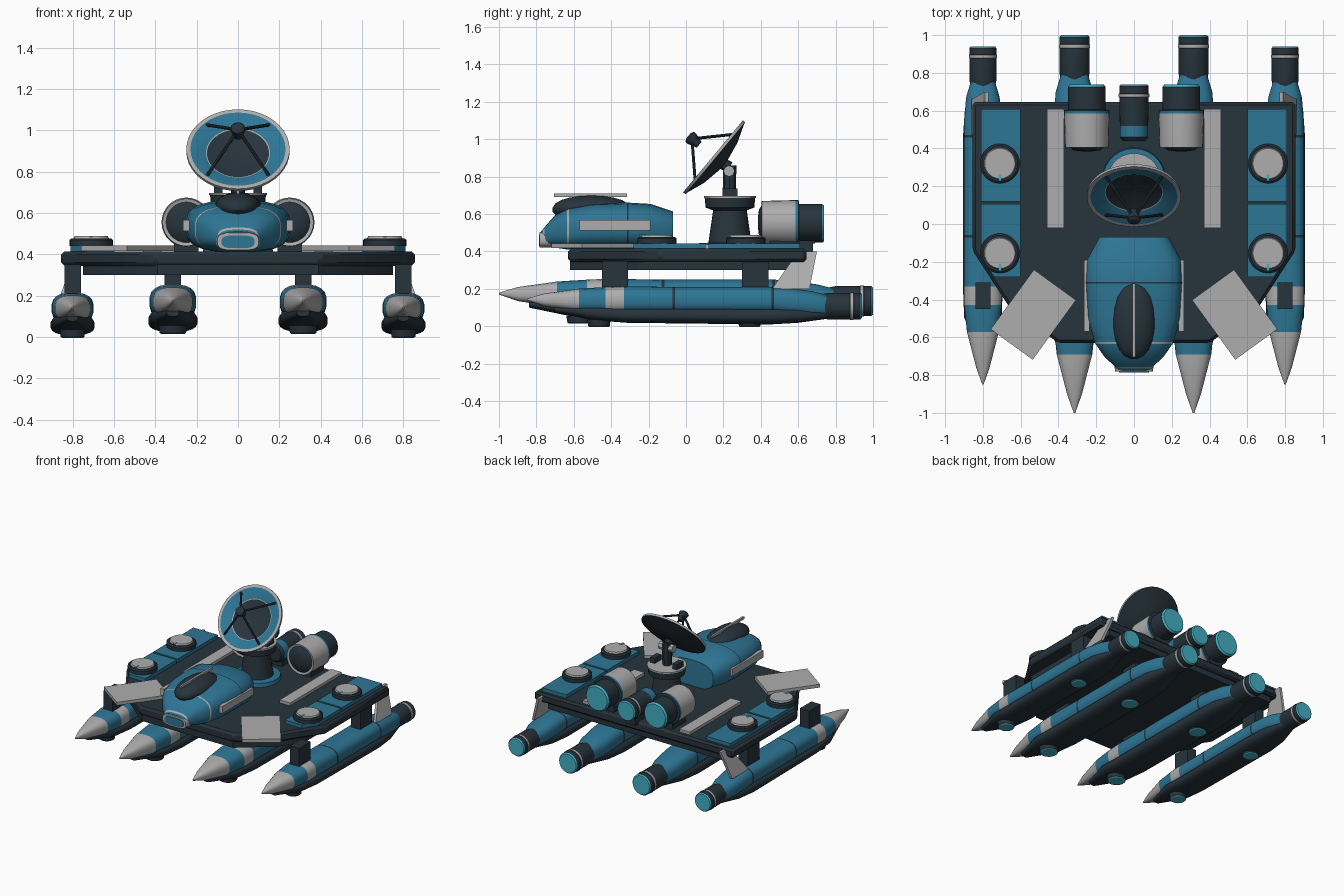
import bpy
import bmesh
from math import cos, sin, pi, radians, copysign
from mathutils import Matrix, Vector

if "Cube" in bpy.data.objects:
    bpy.data.objects.remove(bpy.data.objects["Cube"], do_unlink=True)


def make_material(name, rgb):
    material = bpy.data.materials.new(name)
    material.use_nodes = True
    material.diffuse_color = (*rgb, 1)
    shader = material.node_tree.nodes["Principled BSDF"]
    shader.inputs["Base Color"].default_value = (*rgb, 1)
    shader.inputs["Roughness"].default_value = 0.6
    return material


DARK, BLUE, GREY, CYAN = range(4)
PALETTE = [
    make_material("dark slate", (0.02, 0.033, 0.045)),
    make_material("sea blue", (0.027, 0.18, 0.30)),
    make_material("light grey", (0.42, 0.42, 0.42)),
    make_material("glow cyan", (0.06, 0.43, 0.55)),
]
Y_AXIS, Z_AXIS = Vector((0, 1, 0)), Vector((0, 0, 1))
created = []


def finish(name, bm, bevel=0):
    bmesh.ops.recalc_face_normals(bm, faces=bm.faces)
    mesh = bpy.data.meshes.new(name)
    bm.to_mesh(mesh)
    bm.free()
    for material in PALETTE:
        mesh.materials.append(material)
    obj = bpy.data.objects.new(name, mesh)
    bpy.context.collection.objects.link(obj)
    if bevel:
        modifier = obj.modifiers.new("edge bevel", "BEVEL")
        modifier.width = bevel
        modifier.segments = 1
    created.append(obj)
    return obj


def skin(name, rings, colours):
    """Bridge rings of points; each colour fills the band after its ring."""
    bm = bmesh.new()
    loops = [[bm.verts.new(p) for p in ring] for ring in rings]
    count = len(loops[0])
    bm.faces.new(loops[0]).material_index = colours[0]
    bm.faces.new(loops[-1]).material_index = colours[-1]
    for a, b, colour in zip(loops, loops[1:], colours):
        for i in range(count):
            j = (i + 1) % count
            bm.faces.new((a[i], a[j], b[j], b[i])).material_index = colour
    return finish(name, bm)


def lathe(name, profile, loc, axis=Z_AXIS, sides=28):
    """Turn (radius, height, colour) points around an axis."""
    place = Matrix.Translation(loc) @ axis.to_track_quat("Z", "Y").to_matrix().to_4x4()
    turns = [2 * pi * i / sides for i in range(sides)]
    rings = [[place @ Vector((r * cos(t), r * sin(t), h)) for t in turns] for r, h, _ in profile]
    return skin(name, rings, [p[2] for p in profile])


def loft(name, sections, place=Matrix(), power=0.75, sides=20):
    """Rounded sections along y: (y, half width, bottom, top, colour)."""
    def rounded(v):
        return copysign(abs(v) ** power, v)
    turns = [2 * pi * (i + 0.5) / sides for i in range(sides)]
    rings = [[place @ Vector((w * rounded(cos(t)), y, (low + top) / 2 + (top - low) / 2 * rounded(sin(t))))
              for t in turns] for y, w, low, top, _ in sections]
    return skin(name, rings, [s[4] for s in sections])


def prism(name, outline, low, high, colour, bevel=0):
    bm = bmesh.new()
    face = bm.faces.new([bm.verts.new((x, y, low)) for x, y in outline])
    top = bmesh.ops.extrude_face_region(bm, geom=[face])["geom"]
    for v in top:
        if isinstance(v, bmesh.types.BMVert):
            v.co.z = high
    for f in bm.faces:
        f.material_index = colour
    return finish(name, bm, bevel)


def box(name, loc, size, colour, turn=0, bevel=0):
    bm = bmesh.new()
    place = Matrix.Translation(loc) @ Matrix.Rotation(turn, 4, "Z") @ Matrix.Diagonal((*size, 1))
    bmesh.ops.create_cube(bm, size=1, matrix=place)
    for f in bm.faces:
        f.material_index = colour
    return finish(name, bm, bevel)


def rod(name, start, end, radius, colour):
    span = Vector(end) - Vector(start)
    return lathe(name, [(radius, 0, colour), (radius, span.length, colour)], start, span, 8)


def pontoon(side, label, x, scale, dy, dz):
    place = Matrix.Translation((side * x, dy, dz)) @ Matrix.Scale(scale, 4)
    # Hull with nose cone, grey collar and dark seams
    hull = [(-1, 0.004, 0.17, 0.18, GREY), (-0.9, 0.04, 0.135, 0.21, GREY),
            (-0.69, 0.095, 0.10, 0.24, BLUE), (-0.53, 0.112, 0.09, 0.25, GREY),
            (-0.42, 0.114, 0.09, 0.255, BLUE)]
    for seam in (-0.13, 0.46):
        hull += [(seam, 0.114, 0.09, 0.25, DARK), (seam + 0.015, 0.114, 0.09, 0.25, BLUE)]
    hull += [(0.56, 0.112, 0.08, 0.245, BLUE), (0.7, 0.1, 0.07, 0.225, BLUE),
             (0.8, 0.07, 0.07, 0.2, BLUE)]
    loft(label + " hull", hull, place)
    # Dark keel under the hull
    loft(label + " keel", [(-0.84, 0.03, 0.10, 0.14, DARK), (-0.6, 0.112, 0.05, 0.14, DARK),
                           (-0.4, 0.12, 0.035, 0.13, DARK), (0.45, 0.12, 0.025, 0.13, DARK),
                           (0.62, 0.108, 0.035, 0.13, DARK), (0.8, 0.06, 0.06, 0.13, DARK)], place)
    # Rear thruster
    r = 0.08 * scale
    nozzle = [(0.9, 0.76, DARK), (1, 0.8, DARK), (1, 0.93, GREY), (1.04, 0.932, GREY),
              (1.04, 0.95, DARK), (1, 0.952, DARK), (1, 0.99, CYAN), (0.9, 1, CYAN)]
    lathe(label + " thruster", [(k * r, h * scale, c) for k, h, c in nozzle],
          place @ Vector((0, 0, 0.135)), Y_AXIS)
    # Glowing lift pads
    for end, y in (("front", -0.57), ("rear", 0.33)):
        lathe(f"{label} {end} lift pad", [(0.07 * scale, 0, DARK), (r * 0.8, -0.035, CYAN),
                                          (r * 0.7, -0.04, CYAN)], place @ Vector((0, y, 0.055)))
    # Struts to the deck
    for end, y in (("front", -0.38), ("rear", 0.37)):
        box(f"{label} {end} strut", (side * x, y, 0.28), (0.08, 0.14, 0.14), DARK)


def mirrored(points, side):
    return [(side * x, y) for x, y in points]


# Deck slabs
half = [(0.855, 0.645), (0.855, -0.14), (0.66, -0.44), (0.40, -0.63)]
prism("upper deck", half + mirrored(half[::-1], -1), 0.345, 0.415, DARK, 0.015)
lower = [(0.75, 0.62), (0.75, -0.25), (0.64, -0.42), (0.39, -0.62)]
prism("lower deck", lower + mirrored(lower[::-1], -1), 0.30, 0.35, DARK)

for side, word in ((-1, "right"), (1, "left")):
    pontoon(side, word + " inner", 0.315, 1, 0, 0)
    pontoon(side, word + " outer", 0.80, 0.895, 0.045, -0.013)

    # Deck side panels, in two pieces with a dark gap
    prism(word + " rear deck panel", mirrored([(0.6, 0.61), (0.81, 0.61), (0.81, 0.12), (0.6, 0.12)], side),
          0.41, 0.442, BLUE)
    prism(word + " front deck panel", mirrored([(0.6, 0.105), (0.81, 0.105), (0.81, -0.17), (0.74, -0.28),
                                               (0.6, -0.28)], side), 0.41, 0.442, BLUE)
    for end, y in (("rear", 0.32), ("front", -0.155)):
        spot = Vector((side * 0.71, y, 0.44))
        lathe(f"{word} {end} deck hatch", [(0.105, 0, DARK), (0.105, 0.03, DARK), (0.095, 0.038, DARK),
                                           (0.085, 0.038, GREY), (0.08, 0.048, GREY)], spot)
        box(f"{word} {end} hatch mark", spot + Vector((0, -0.075, 0.046)), (0.015, 0.035, 0.008), CYAN)

    # Grey walkway strip and angled front plate
    box(word + " deck strip", (side * 0.415, 0.295, 0.422), (0.09, 0.63, 0.03), GREY)
    box(word + " front plate", (side * 0.533, -0.48, 0.43), (0.39, 0.275, 0.025), GREY, side * radians(-54))

    # Swept tail fin leaning inward
    fin = bmesh.new()
    corners = [(0.85, 0.46, 0.2), (0.78, 0.6, 0.40), (0.78, 0.70, 0.40), (0.85, 0.66, 0.2)]
    sheets = [[fin.verts.new((side * (x + d), y, z)) for x, y, z in corners] for d in (-0.01, 0.01)]
    for sheet in sheets:
        fin.faces.new(sheet)
    for i in range(4):
        j = (i + 1) % 4
        fin.faces.new((sheets[0][i], sheets[0][j], sheets[1][j], sheets[1][i]))
    for f in fin.faces:
        f.material_index = GREY
    finish(word + " tail fin", fin)

    # Main engine
    lathe(word + " main engine", [(0.03, 0.385, DARK), (0.07, 0.39, DARK), (0.098, 0.41, GREY),
                                  (0.115, 0.405, GREY), (0.12, 0.585, BLUE), (0.12, 0.602, DARK),
                                  (0.1, 0.605, DARK), (0.1, 0.725, CYAN), (0.09, 0.738, CYAN)],
          (side * 0.25, 0, 0.555), Y_AXIS)
    box(word + " engine mount", (side * 0.25, 0.53, 0.435), (0.12, 0.16, 0.06), DARK)
    # Cabin side strip
    box(word + " cabin strip", (side * 0.25, -0.38, 0.54), (0.03, 0.38, 0.055), GREY)

# Middle engine
lathe("middle engine", [(0.06, 0.44, DARK), (0.075, 0.46, BLUE), (0.075, 0.52, DARK), (0.078, 0.67, GREY),
                        (0.082, 0.672, GREY), (0.082, 0.688, DARK), (0.078, 0.69, DARK),
                        (0.078, 0.73, CYAN), (0.07, 0.738, CYAN)], (0, 0, 0.525), Y_AXIS)
box("middle engine mount", (0, 0.58, 0.43), (0.08, 0.2, 0.06), DARK)

# Cabin with seams, canopy and crest
loft("cabin", [(-0.775, 0.085, 0.435, 0.51, BLUE), (-0.765, 0.095, 0.43, 0.52, GREY),
               (-0.757, 0.10, 0.43, 0.53, BLUE), (-0.70, 0.16, 0.42, 0.595, BLUE),
               (-0.635, 0.205, 0.41, 0.63, GREY), (-0.625, 0.21, 0.41, 0.632, BLUE),
               (-0.5, 0.245, 0.41, 0.655, BLUE), (-0.315, 0.255, 0.41, 0.662, DARK),
               (-0.308, 0.255, 0.41, 0.662, BLUE), (-0.19, 0.25, 0.41, 0.655, BLUE),
               (-0.07, 0.185, 0.41, 0.615, BLUE)], power=0.7, sides=24)
loft("nose vent", [(-0.782, 0.1, 0.42, 0.505, GREY), (-0.72, 0.11, 0.42, 0.515, GREY)], power=0.6)
loft("nose vent face", [(-0.787, 0.08, 0.43, 0.492, BLUE), (-0.78, 0.08, 0.43, 0.492, BLUE)], power=0.6)
canopy = []
for step in range(11):
    t = pi * (0.03 + 0.94 * step / 10)
    swell = sin(t) ** 0.8
    canopy.append((-0.505 - 0.21 * cos(t), 0.112 * swell, 0.62 - 0.05 * swell, 0.62 + 0.08 * swell, DARK))
loft("canopy", canopy, power=1)
box("canopy crest", (0, -0.51, 0.70), (0.015, 0.39, 0.018), GREY)

# Dish pedestal, yoke and mast
lathe("pedestal", [(0.17, 0.41, BLUE), (0.165, 0.445, BLUE), (0.115, 0.447, DARK), (0.09, 0.62, DARK),
                   (0.13, 0.635, DARK), (0.135, 0.685, GREY), (0.14, 0.687, GREY), (0.14, 0.697, GREY)],
      (0, 0.235, 0))
for side in (-1, 1):
    box("yoke foot", (side * 0.095, 0.235, 0.715), (0.04, 0.08, 0.045), DARK)
rod("mast", (0, 0.23, 0.69), (0, 0.235, 0.86), 0.035, DARK)
rod("mast pivot", (-0.06, 0.23, 0.83), (0.06, 0.23, 0.83), 0.03, GREY)

# Dish facing forward and up
normal, rise, sideways = Vector((0, -0.77, 0.64)), Vector((0, 0.64, 0.77)), Vector((1, 0, 0))
hub = Vector((0, 0.155, 0.90))
lathe("dish", [(0.03, -0.06, DARK), (0.14, -0.04, DARK), (0.235, -0.005, DARK), (0.25, -0.002, GREY),
               (0.25, 0.014, GREY), (0.23, 0.014, BLUE), (0.155, -0.015, GREY), (0.15, -0.017, DARK),
               (0.03, -0.035, DARK)], hub, normal, 40)
rod("dish bracket", (0, 0.235, 0.85), hub - normal * 0.04, 0.03, DARK)
feed = hub + normal * 0.16
lathe("dish feed", [(0.02, -0.05, DARK), (0.035, 0, DARK), (0.035, 0.015, DARK), (0.02, 0.025, DARK)],
      feed, normal, 12)
for a in (-1, 1):
    for b in (-1, 1):
        rod("feed strut", feed, hub + sideways * a * 0.155 + rise * b * 0.165, 0.008, DARK)

# Smooth shading with sharp edges kept
bpy.ops.object.select_all(action="DESELECT")
for obj in created:
    obj.select_set(True)
bpy.context.view_layer.objects.active = created[0]
bpy.ops.object.shade_smooth_by_angle(angle=radians(32))
